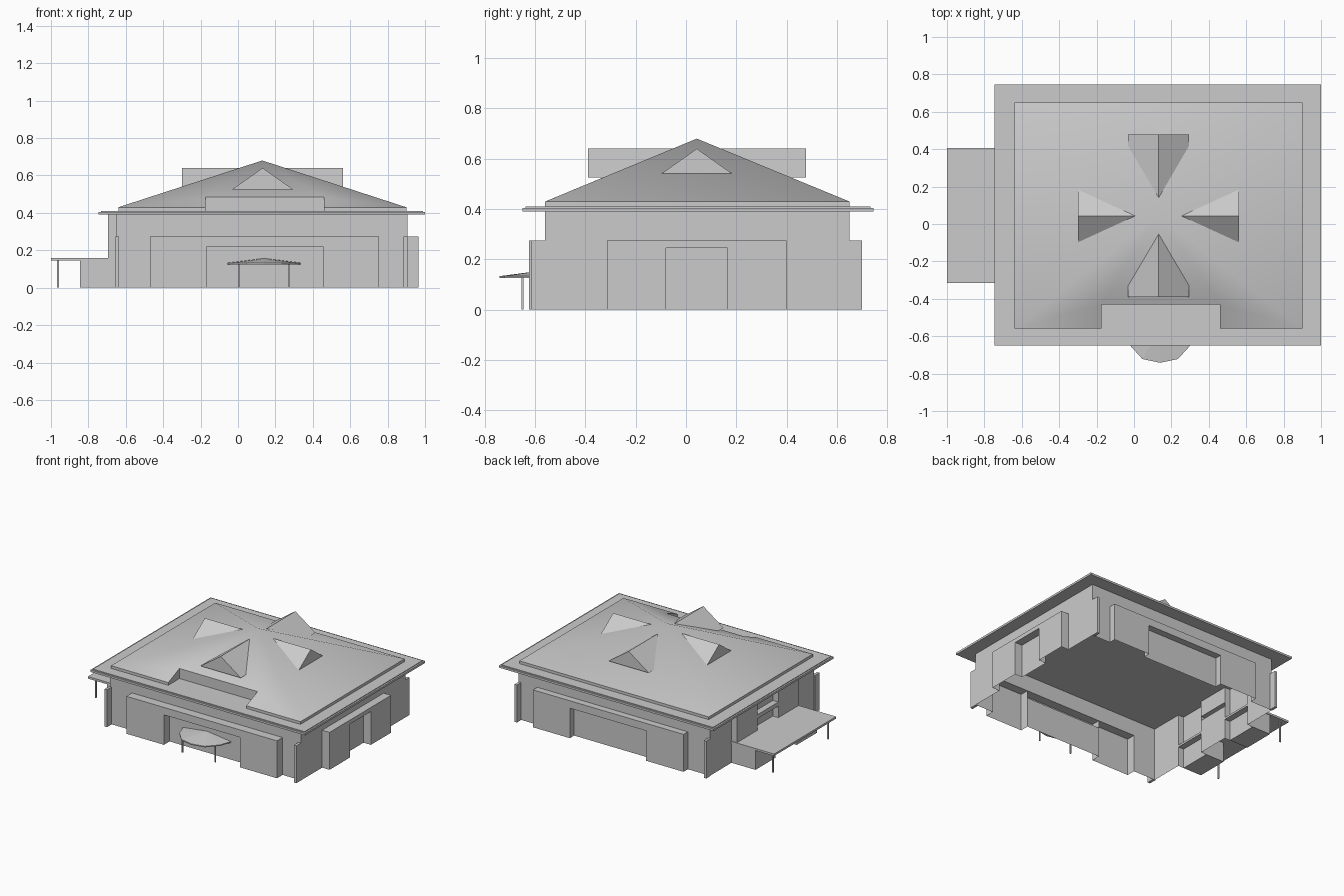
import bpy
import bmesh

if "Cube" in bpy.data.objects:
    bpy.data.objects.remove(bpy.data.objects["Cube"])

def make(name, verts, faces):
    me = bpy.data.meshes.new(name)
    me.from_pydata(verts, [], faces)
    bm = bmesh.new()
    bm.from_mesh(me)
    bmesh.ops.remove_doubles(bm, verts=bm.verts, dist=1e-5)
    bmesh.ops.recalc_face_normals(bm, faces=bm.faces)
    bm.to_mesh(me)
    bm.free()
    ob = bpy.data.objects.new(name, me)
    bpy.context.collection.objects.link(ob)
    return ob

def prism(name, bottom, top):
    n = len(bottom)
    faces = [tuple(range(n)), tuple(range(n, 2 * n))]
    faces += [(i, (i + 1) % n, n + (i + 1) % n, n + i) for i in range(n)]
    return make(name, bottom + top, faces)

def box(name, x0, x1, y0, y1, z0, z1):
    ring = [(x0, y0), (x1, y0), (x1, y1), (x0, y1)]
    return prism(name, [(x, y, z0) for x, y in ring], [(x, y, z1) for x, y in ring])

EAVE = 0.39
X0, X1, Y0, Y1 = -0.65, 0.905, -0.56, 0.65

def wall(name, place, ends, bays, depth, lintel, beam_top, bay_top):
    """Thin wall with two hollow bays joined by a beam over a recessed door."""
    a, f = ends
    b, c, d, e = bays
    verts, faces = [], []

    def quad(*pts):
        faces.append(tuple(range(len(verts), len(verts) + 4)))
        verts.extend(place(*p) for p in pts)

    def upright(s, t, o, z0, z1):
        quad((s, o, z0), (t, o, z0), (t, o, z1), (s, o, z1))

    def level(s, t, z):
        quad((s, 0, z), (t, 0, z), (t, depth, z), (s, depth, z))

    for s, t, z in [(a, b, 0), (b, c, bay_top), (c, d, beam_top), (d, e, bay_top), (e, f, 0)]:
        upright(s, t, 0, z, EAVE)
    for s, t in [(b, c), (d, e)]:
        upright(s, t, depth, 0, bay_top)
        level(s, t, bay_top)
        for u in (s, t):
            quad((u, 0, 0), (u, depth, 0), (u, depth, bay_top), (u, 0, bay_top))
    upright(c, d, 0, 0, lintel)
    upright(c, d, depth, lintel, beam_top)
    level(c, d, lintel)
    level(c, d, beam_top)
    return make(name, verts, faces)

# Four walls
long_bays = (-0.47, -0.165, 0.455, 0.755)
short_bays = (-0.315, -0.08, 0.165, 0.40)
wall("front_wall", lambda s, o, z: (s, Y0 - o, z), (X0, X1), long_bays, 0.065, 0.22, 0.275, 0.275)
wall("back_wall", lambda s, o, z: (s, Y1 + o, z), (X0, X1), long_bays, 0.05, 0.22, 0.275, 0.275)
wall("right_wall", lambda s, o, z: (X1 + o, s, z), (Y0, Y1), short_bays, 0.06, 0.245, 0.275, 0.275)
wall("left_wall", lambda s, o, z: (X0 - o, s, z), (Y0, Y1), short_bays, 0.045, 0.245, 0.275, EAVE)

# Corner fins
for x in (-0.655, 0.885):
    box("corner_fin", x, x + 0.02, -0.615, Y0, 0, 0.275)
    box("corner_fin", x, x + 0.02, Y1, 0.70, 0, 0.275)

# Side porch: low blocks, flat canopy and posts
for y0, y1 in [(-0.315, -0.08), (0.165, 0.40)]:
    box("porch_block", -0.845, -0.695, y0, y1, 0, 0.145)
box("side_canopy", -1.0, -0.65, -0.315, 0.405, 0.145, 0.16)
for y in (-0.275, 0.365):
    box("side_canopy_post", -0.968, -0.958, y - 0.005, y + 0.005, 0, 0.145)

# Eave slab with a stepped edge
box("eave_slab", -0.745, 1.0, -0.65, 0.745, EAVE, 0.405)
box("eave_top", -0.733, 0.988, -0.638, 0.733, 0.405, 0.41)

# Hip roof with a notch over the entrance
RX0, RX1, RY0, RY1 = -0.64, 0.90, -0.56, 0.65
NX0, NX1, NY, NZ = -0.175, 0.46, -0.43, 0.484
top = [(RX0, RY0, .43), (NX0, RY0, .43), (NX0, NY, NZ), (NX1, NY, NZ),
       (NX1, RY0, .43), (RX1, RY0, .43), (RX1, RY1, .43), (RX0, RY1, .43)]
base = [(x, y, 0.41) for x, y, z in top]
faces = [(0, 1, 2, 8), (2, 3, 8), (3, 4, 5, 8), (5, 6, 8), (6, 7, 8), (7, 0, 8)]
faces += [(i, (i + 1) % 8, 9 + (i + 1) % 8, 9 + i) for i in range(8)]
roof = make("hip_roof", top + [(0.13, 0.043, 0.68)] + base, faces)
bpy.context.view_layer.objects.active = roof
roof.select_set(True)
bpy.ops.object.shade_smooth_by_angle(angle=0.6)

# Gable dormers crossing the roof in both directions
gable_y = [(-0.032, 0.525), (0.295, 0.525), (0.132, 0.64)]
prism("front_back_dormer", [(x, -0.39, z) for x, z in gable_y],
      [(x, 0.478, z) for x, z in gable_y])
gable_x = [(-0.097, 0.541), (0.183, 0.541), (0.043, 0.64)]
prism("side_dormer", [(-0.30, y, z) for y, z in gable_x],
      [(0.562, y, z) for y, z in gable_x])

# Faceted entrance canopy on two posts
rim = [(-0.195, -0.56), (-0.165, -0.645), (-0.095, -0.722), (0, -0.742),
       (0.095, -0.722), (0.165, -0.645), (0.195, -0.56)]
n = len(rim)
verts = [(0.14 + x, y, z) for z in (0.125, 0.133) for x, y in rim] + [(0.14, -0.56, 0.157)]
faces = [tuple(range(n)), (n, 2 * n, 2 * n - 1, n - 1, 0)]
for i in range(n - 1):
    faces += [(i, i + 1, n + i + 1, n + i), (n + i, n + i + 1, 2 * n)]
make("entrance_canopy", verts, faces)
for x in (0.005, 0.272):
    box("entrance_post", x - 0.004, x + 0.004, -0.655, -0.647, 0, 0.13)
